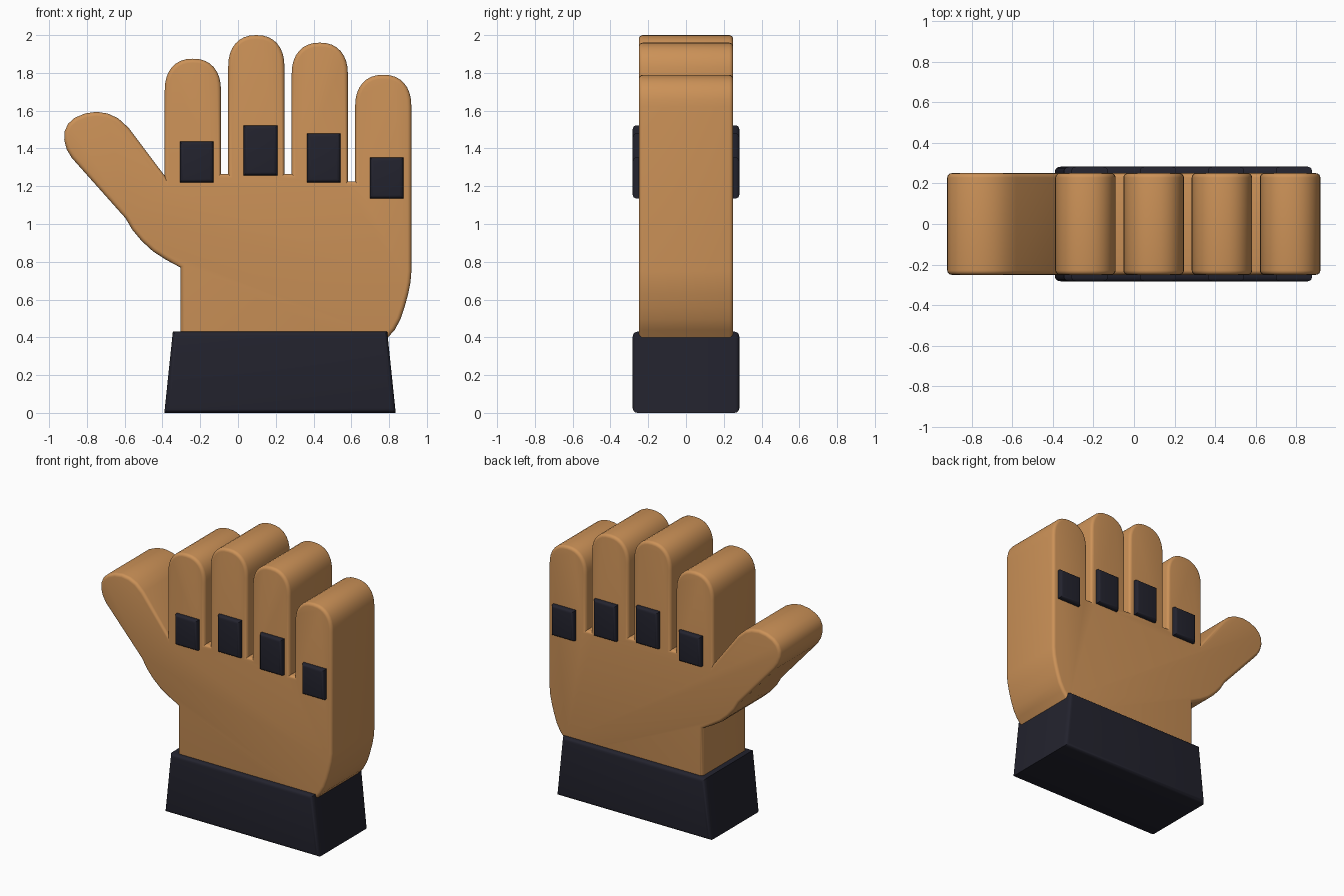
import bpy, bmesh, math

if "Cube" in bpy.data.objects:
    bpy.data.objects.remove(bpy.data.objects["Cube"])


def material(name, rgb):
    m = bpy.data.materials.new(name)
    m.diffuse_color = (*rgb, 1)
    m.use_nodes = True
    m.node_tree.nodes["Principled BSDF"].inputs["Base Color"].default_value = m.diffuse_color
    return m


TAN = material("tan_leather", (0.60, 0.285, 0.096))
DARK = material("dark_navy", (0.0165, 0.0165, 0.027))


def slab(name, outline, half_depth, rim, mat, segments=4):
    """Extrude an x-z outline along y and round its front and back rims."""
    bm = bmesh.new()
    verts = [bm.verts.new((x, -half_depth, z)) for x, z in outline]
    front = bm.faces.new(verts)
    ext = bmesh.ops.extrude_face_region(bm, geom=[front], use_keep_orig=True)
    back = [v for v in ext["geom"] if isinstance(v, bmesh.types.BMVert)]
    bmesh.ops.translate(bm, verts=back, vec=(0, 2 * half_depth, 0))
    bmesh.ops.recalc_face_normals(bm, faces=bm.faces)
    rims = [e for e in bm.edges if abs(e.verts[0].co.y - e.verts[1].co.y) < 1e-5]
    bmesh.ops.bevel(bm, geom=rims, offset=rim, segments=segments, profile=0.5,
                    affect='EDGES', clamp_overlap=False)
    bmesh.ops.recalc_face_normals(bm, faces=bm.faces)
    me = bpy.data.meshes.new(name)
    bm.to_mesh(me)
    bm.free()
    me.materials.append(mat)
    ob = bpy.data.objects.new(name, me)
    bpy.context.collection.objects.link(ob)
    bpy.ops.object.select_all(action='DESELECT')
    ob.select_set(True)
    bpy.context.view_layer.objects.active = ob
    bpy.ops.object.shade_smooth_by_angle(angle=math.radians(35))
    return ob


def fingertip(x0, x1, top, steps=16):
    """Slightly squared arch from the left side of a finger to the right."""
    cx, rx, rz = (x0 + x1) / 2, (x1 - x0) / 2, 0.17
    pts = []
    for i in range(steps + 1):
        a = math.pi * (1 - i / steps)
        c, s = math.cos(a), max(math.sin(a), 0)
        pts.append((cx + rx * math.copysign(abs(c) ** 0.87, c),
                    top - rz + rz * s ** 0.87))
    return pts


# Hand outline: wrist, thumb, four fingers, outer heel of the palm
outline = [(-0.305, 0.3), (-0.305, 0.77), (-0.38, 0.81), (-0.45, 0.855),
           (-0.51, 0.91), (-0.56, 0.97), (-0.595, 1.03),
           (-0.88, 1.35), (-0.907, 1.395), (-0.92, 1.445), (-0.918, 1.49),
           (-0.9, 1.53), (-0.865, 1.562), (-0.81, 1.585), (-0.75, 1.594),
           (-0.69, 1.585), (-0.635, 1.56), (-0.58, 1.51), (-0.388, 1.255)]
# left, right, tip height, height of the web on the right-hand side
fingers = [(-0.388, -0.09, 1.875, 1.265), (-0.052, 0.246, 2.0, 1.265),
           (0.284, 0.582, 1.96, 1.225), (0.62, 0.918, 1.79, 0.75)]
web = None
for x0, x1, top, low in fingers:
    if web:
        outline.append((x0, web))
    outline += fingertip(x0, x1, top) + [(x1, low)]
    web = low
outline += [(0.913, 0.69), (0.901, 0.63), (0.882, 0.56), (0.86, 0.495),
            (0.83, 0.44), (0.79, 0.395), (0.74, 0.3)]
slab("hand", outline, 0.25, 0.022, TAN)

# Flared wrist cuff
slab("cuff", [(-0.39, 0), (-0.345, 0.43), (0.79, 0.43), (0.835, 0)],
     0.282, 0.025, DARK)

# Knuckle pads showing on both the front and the back
for i, (x, z0, z1) in enumerate([(-0.308, 1.22, 1.437), (0.03, 1.257, 1.522),
                                 (0.364, 1.22, 1.48), (0.698, 1.135, 1.353)]):
    slab(f"knuckle_pad_{i + 1}",
         [(x, z0), (x, z1), (x + 0.178, z1), (x + 0.178, z0)],
         0.282, 0.02, DARK)
